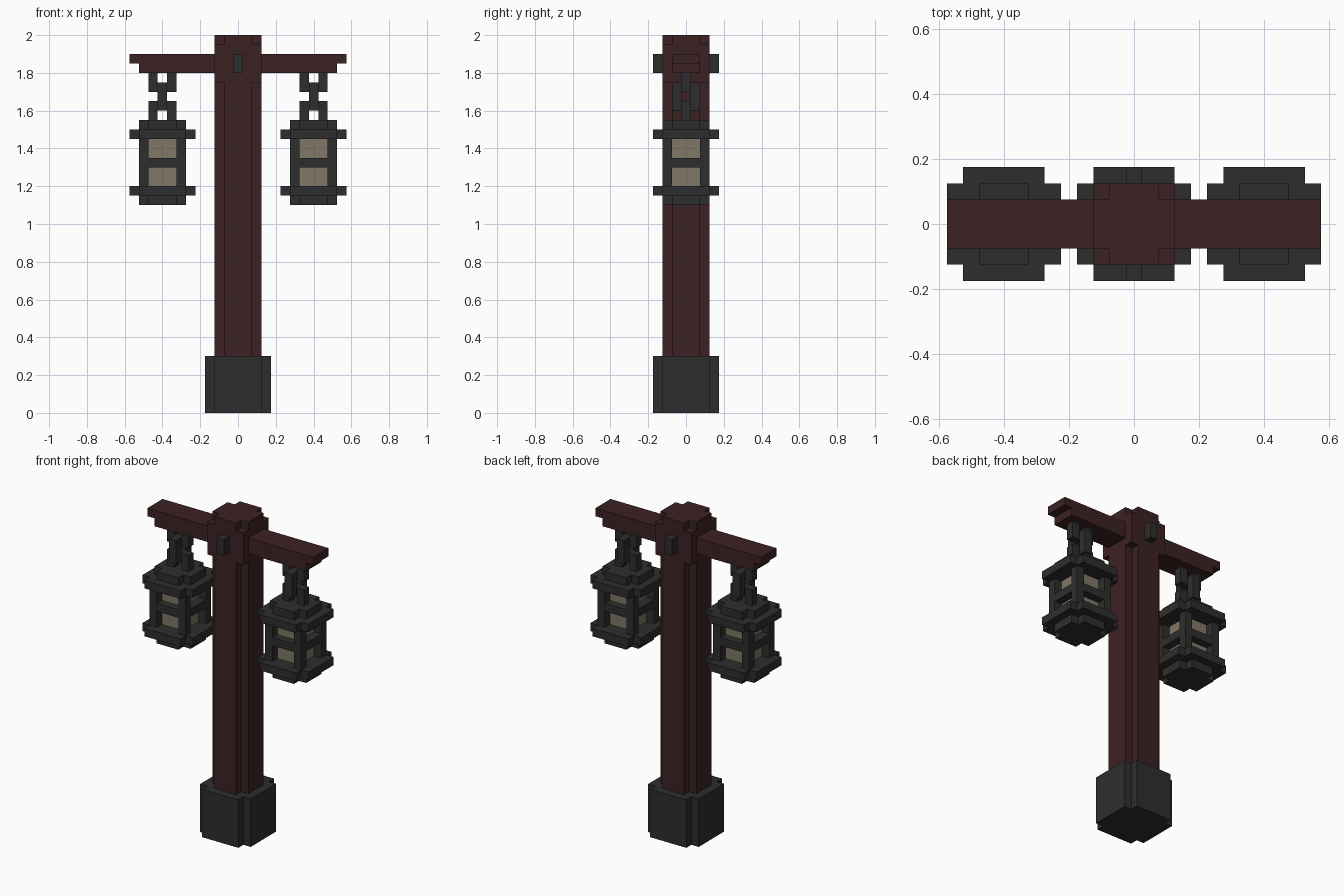
import bpy, bmesh

cube = bpy.data.objects.get("Cube")
if cube:
    bpy.data.objects.remove(cube, do_unlink=True)


def material(name, rgb):
    m = bpy.data.materials.new(name)
    m.use_nodes = True
    m.diffuse_color = (*rgb, 1)
    m.node_tree.nodes["Principled BSDF"].inputs["Base Color"].default_value = (*rgb, 1)
    return m


WOOD = material("dark red wood", (0.046, 0.016, 0.017))
IRON = material("charcoal", (0.027, 0.027, 0.027))
GLASS = material("dull amber glass", (0.215, 0.186, 0.135))


def prism(bm, outline, z0, z1):
    """Extrude a flat outline from z0 up to z1."""
    face = bm.faces.new([bm.verts.new((x, y, z0)) for x, y in outline])
    top = bmesh.ops.extrude_face_region(bm, geom=[face])["geom"]
    verts = [v for v in top if isinstance(v, bmesh.types.BMVert)]
    bmesh.ops.translate(bm, verts=verts, vec=(0, 0, z1 - z0))


def box(bm, x0, x1, y0, y1, z0, z1):
    prism(bm, [(x0, y0), (x1, y0), (x1, y1), (x0, y1)], z0, z1)


def notched(bm, a, b, z0, z1):
    """Square block of half width a whose corners are cut back to b."""
    quarter = [(a, -b), (a, b), (b, b)]
    outline = []
    for _ in range(4):
        outline += quarter
        quarter = [(-y, x) for x, y in quarter]
    prism(bm, outline, z0, z1)


def part(name, mat, build, x=0):
    bm = bmesh.new()
    build(bm)
    bmesh.ops.recalc_face_normals(bm, faces=bm.faces)
    mesh = bpy.data.meshes.new(name)
    bm.to_mesh(mesh)
    bm.free()
    mesh.materials.append(mat)
    ob = bpy.data.objects.new(name, mesh)
    ob.location.x = x
    bpy.context.collection.objects.link(ob)


# Stone foot and post with a square head
part("base", IRON, lambda bm: notched(bm, 0.175, 0.125, 0, 0.3))


def post(bm):
    notched(bm, 0.125, 0.075, 0.3, 1.75)
    box(bm, -0.125, 0.125, -0.125, 0.125, 1.75, 1.95)
    notched(bm, 0.125, 0.075, 1.95, 2.0)


part("post", WOOD, post)


# Peg heads on the front and back of the post
def pegs(bm):
    for s in (-1, 1):
        y0, y1 = sorted((s * 0.125, s * 0.175))
        box(bm, -0.025, 0.025, y0, y1, 1.8, 1.9)


part("pegs", IRON, pegs)


# Arm with stepped ends, drawn as a side outline
def arm(bm):
    for s in (-1, 1):
        for end, z0 in ((0.525, 1.8), (0.575, 1.85)):
            x0, x1 = sorted((s * 0.125, s * end))
            box(bm, x0, x1, -0.075, 0.075, z0, z0 + 0.05)


part("arm", WOOD, arm)


# Chain: half link, full link turned sideways, half link
def chain(bm):
    for a, b in ((-0.075, -0.025), (0.025, 0.075)):
        box(bm, a, b, -0.025, 0.025, 1.7, 1.8)
        box(bm, a, b, -0.025, 0.025, 1.55, 1.65)
        box(bm, -0.025, 0.025, a, b, 1.6, 1.75)
    for z in (1.6, 1.7):
        box(bm, -0.025, 0.025, -0.025, 0.025, z, z + 0.05)


# Lantern frame: stepped plates, corner posts and a middle rail
def frame(bm):
    for a, z in ((0.125, 1.1), (0.175, 1.15), (0.125, 1.3), (0.175, 1.45), (0.125, 1.5)):
        notched(bm, a, a - 0.05, z, z + 0.05)
    sides = ((-0.125, -0.075), (0.075, 0.125))
    for x in sides:
        for y in sides:
            box(bm, *x, *y, 1.2, 1.45)


def glass(bm):
    for z0, z1 in ((1.2, 1.3), (1.35, 1.45)):
        box(bm, -0.075, 0.075, -0.075, 0.075, z0, z1)


for side, x in (("left", 0.4), ("right", -0.4)):
    part(side + "_chain", IRON, chain, x)
    part(side + "_lantern_frame", IRON, frame, x)
    part(side + "_lantern_glass", GLASS, glass, x)
